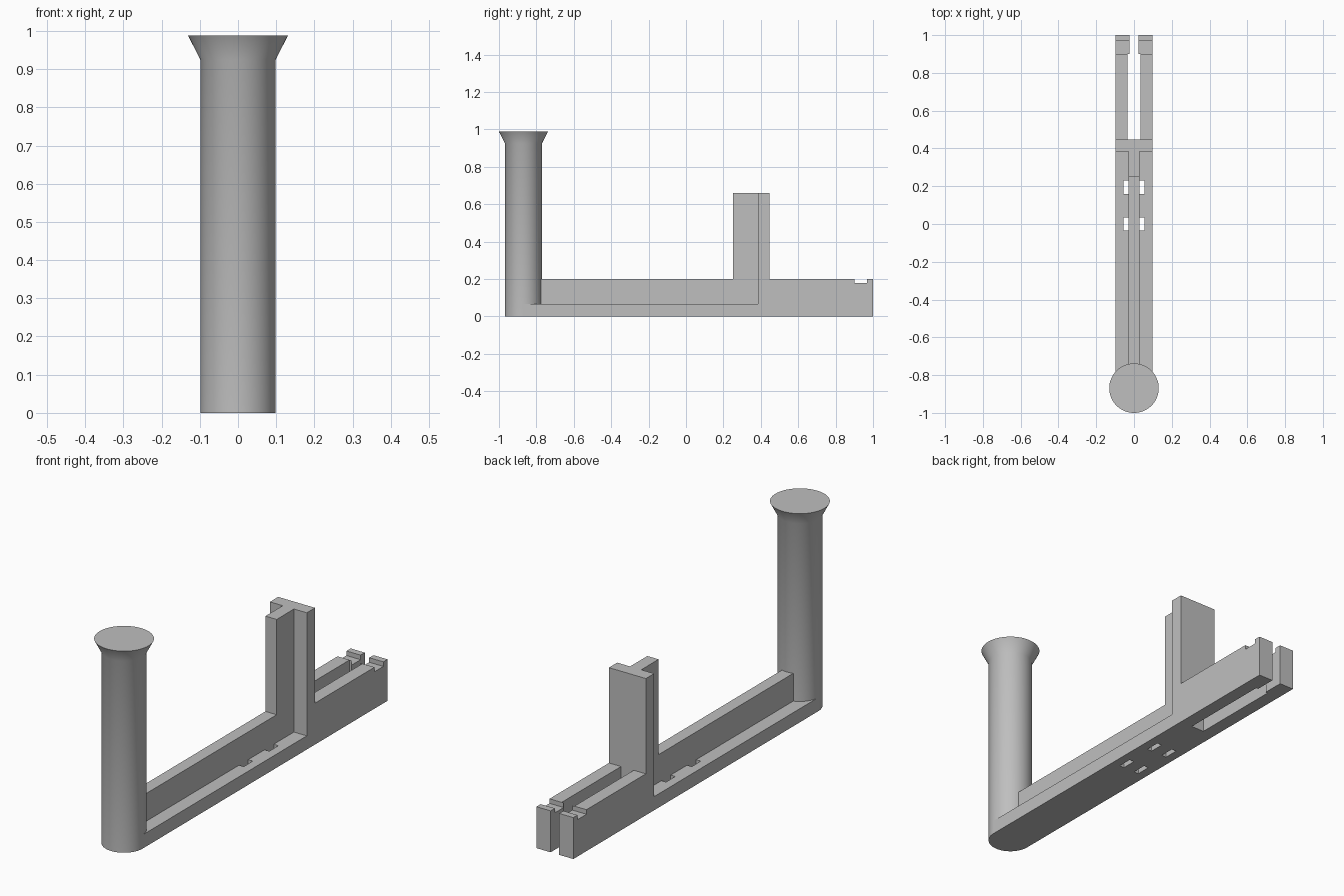
import bpy, bmesh, math
from mathutils import Matrix

cube = bpy.data.objects.get("Cube")
if cube:
    bpy.data.objects.remove(cube, do_unlink=True)

grey = bpy.data.materials.new("plain grey")
grey.use_nodes = True
COLOUR = (0.52, 0.52, 0.52, 1)
grey.diffuse_color = COLOUR
grey.node_tree.nodes["Principled BSDF"].inputs["Base Color"].default_value = COLOUR

HALF = 0.0985       # half width of the beam and radius of the post
POST_Y = -0.869


def add_object(name, bm):
    bmesh.ops.recalc_face_normals(bm, faces=bm.faces)
    mesh = bpy.data.meshes.new(name)
    bm.to_mesh(mesh)
    bm.free()
    mesh.materials.append(grey)
    obj = bpy.data.objects.new(name, mesh)
    bpy.context.collection.objects.link(obj)
    return obj


def cut_box(target, x, y, z):
    """Remove a box, given as low/high pairs, from the target."""
    bm = bmesh.new()
    spans = (x, y, z)
    centre = [(a + b) / 2 for a, b in spans]
    size = [b - a for a, b in spans]
    bmesh.ops.create_cube(bm, size=1, matrix=Matrix.LocRotScale(centre, None, size))
    cutter = add_object("cutter", bm)
    cutter.hide_render = True
    mod = target.modifiers.new("cut", "BOOLEAN")
    mod.operation = "DIFFERENCE"
    mod.solver = "EXACT"
    mod.object = cutter
    bpy.context.view_layer.objects.active = target
    bpy.ops.object.modifier_apply(modifier=mod.name)
    bpy.data.objects.remove(cutter, do_unlink=True)


# Beam and upright: side outline extruded across the width
outline = [(POST_Y, 0), (1, 0), (1, 0.2), (0.447, 0.2), (0.447, 0.66),
           (0.252, 0.66), (0.252, 0.2), (POST_Y, 0.2)]
bm = bmesh.new()
face = bm.faces.new([bm.verts.new((-HALF, y, z)) for y, z in outline])
side = bmesh.ops.extrude_face_region(bm, geom=[face])["geom"]
bmesh.ops.translate(bm, vec=(2 * HALF, 0, 0),
                    verts=[v for v in side if isinstance(v, bmesh.types.BMVert)])
beam = add_object("beam", bm)

for s in (-1, 1):
    # Side recess leaving a central rib and a T-shaped upright
    cut_box(beam, sorted((s * 0.03, s * 0.2)), (-1.1, 0.384), (0.066, 0.9))
    # Small slots through the floor beside the rib
    for y in (0, 0.195):
        cut_box(beam, sorted((s * 0.03, s * 0.055)), (y - 0.035, y + 0.035), (-0.1, 0.1))

# Rear fork: wide slot, narrow mouth and the groove across the tips
cut_box(beam, (-0.034, 0.034), (0.447, 0.9), (-0.1, 0.3))
cut_box(beam, (-0.023, 0.023), (0.85, 1.1), (-0.1, 0.3))
cut_box(beam, (-0.2, 0.2), (0.9, 0.968), (0.178, 0.3))

# Round post with a flared head
bm = bmesh.new()
SIDES = 64
rings = []
for radius, z in ((HALF, 0), (HALF, 0.925), (0.131, 0.988)):
    ring = []
    for i in range(SIDES):
        a = math.tau * i / SIDES
        ring.append(bm.verts.new((radius * math.cos(a), POST_Y + radius * math.sin(a), z)))
    rings.append(ring)
for low, high in zip(rings, rings[1:]):
    for i in range(SIDES):
        j = (i + 1) % SIDES
        bm.faces.new((low[i], low[j], high[j], high[i]))
bm.faces.new(rings[0])
bm.faces.new(rings[-1])
post = add_object("post", bm)
bpy.ops.object.select_all(action="DESELECT")
post.select_set(True)
bpy.context.view_layer.objects.active = post
bpy.ops.object.shade_smooth_by_angle(angle=math.radians(35))
